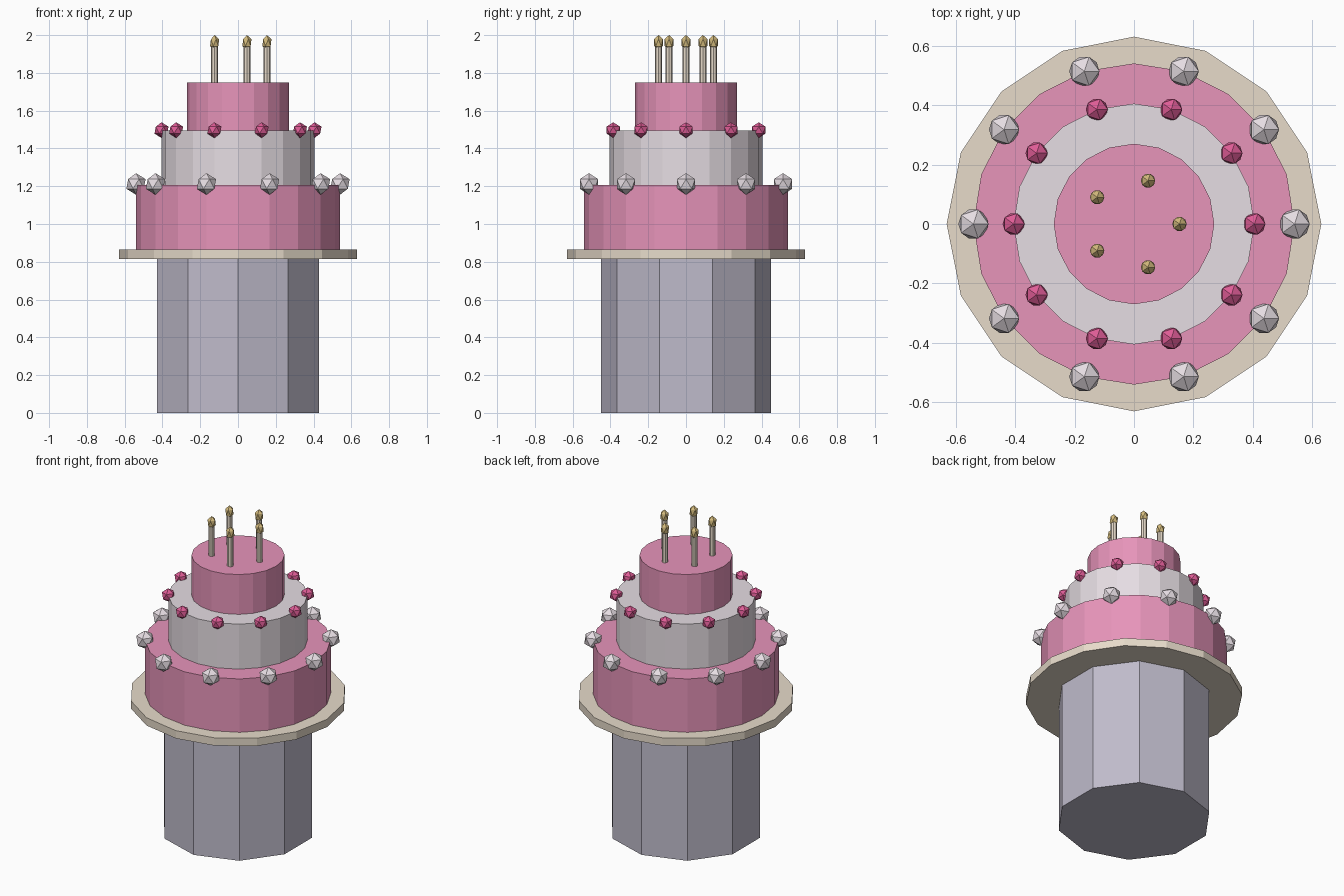
import bpy
import math

if "Cube" in bpy.data.objects:
    bpy.data.objects.remove(bpy.data.objects["Cube"])


def srgb(r, g, b):
    def lin(c):
        c /= 255
        return c / 12.92 if c <= 0.04045 else ((c + 0.055) / 1.055) ** 2.4
    return (lin(r), lin(g), lin(b), 1)


def material(name, rgb):
    m = bpy.data.materials.new(name)
    m.diffuse_color = srgb(*rgb)
    m.use_nodes = True
    m.node_tree.nodes["Principled BSDF"].inputs["Base Color"].default_value = m.diffuse_color
    return m


PINK = material("pink_icing", (232, 149, 187))
CREAM = material("pale_icing", (230, 221, 227))
PLATE = material("plate_beige", (233, 221, 204))
STAND = material("stand_grey", (191, 187, 203))
BERRY = material("berry_pink", (222, 92, 150))
GOLD = material("flame_gold", (212, 187, 125))


def finish(name, mat):
    ob = bpy.context.object
    ob.name = name
    ob.data.materials.append(mat)
    return ob


def drum(name, radius, z0, z1, sides, mat, x=0, y=0):
    bpy.ops.mesh.primitive_cylinder_add(
        vertices=sides, radius=radius, depth=z1 - z0,
        location=(x, y, (z0 + z1) / 2))
    return finish(name, mat)


def ball(name, radius, x, y, z, mat, stretch=1):
    bpy.ops.mesh.primitive_ico_sphere_add(
        subdivisions=1, radius=radius, location=(x, y, z))
    bpy.context.object.scale.z = stretch
    return finish(name, mat)


def ring(count, radius):
    for i in range(count):
        a = math.tau * i / count
        yield radius * math.cos(a), radius * math.sin(a)


# Stand and plate
drum("stand", 0.45, 0, 0.815, 10, STAND)
drum("plate", 0.63, 0.815, 0.865, 16, PLATE)

# Three cake tiers
drum("bottom_tier", 0.54, 0.865, 1.207, 20, PINK)
drum("middle_tier", 0.405, 1.207, 1.495, 20, CREAM)
drum("top_tier", 0.27, 1.495, 1.75, 20, PINK)

# Beads around the tier rims
for x, y in ring(10, 0.54):
    ball("cream_bead", 0.057, x, y, 1.212, CREAM)
for x, y in ring(10, 0.405):
    ball("berry_bead", 0.0415, x, y, 1.497, BERRY)

# Candles with flames
for x, y in ring(5, 0.153):
    drum("candle", 0.018, 1.75, 1.94, 8, PLATE, x, y)
    ball("flame", 0.027, x, y, 1.96, GOLD, 1.5)
